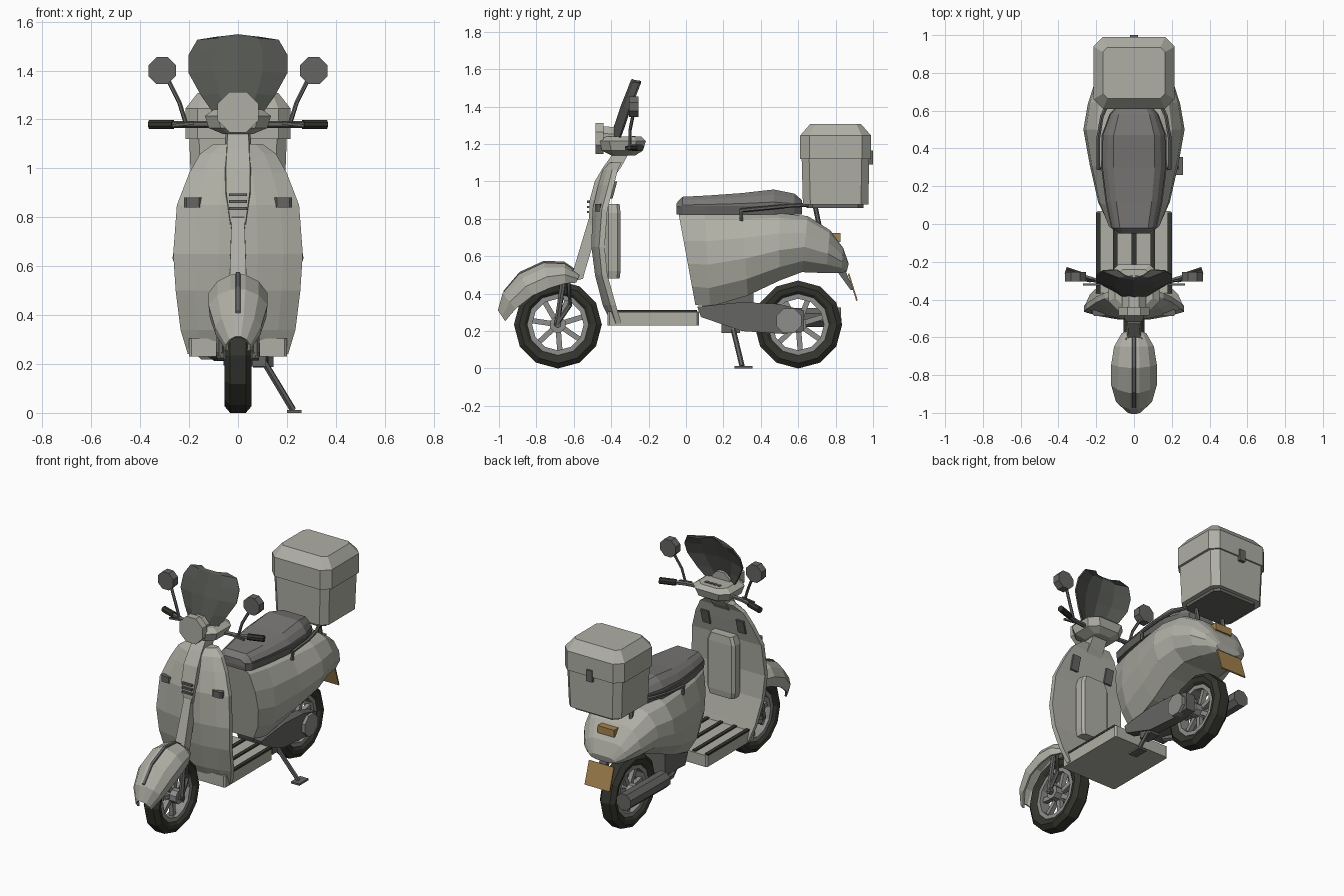
import bpy, bmesh, math
from mathutils import Vector

if "Cube" in bpy.data.objects:
    bpy.data.objects.remove(bpy.data.objects["Cube"], do_unlink=True)


def material(name, r, g, b):
    m = bpy.data.materials.new(name)
    m.use_nodes = True
    m.diffuse_color = (r, g, b, 1)
    m.node_tree.nodes["Principled BSDF"].inputs["Base Color"].default_value = (r, g, b, 1)
    return m


PAINT = material("pale grey paint", .43, .43, .38)
RIM = material("rim grey", .27, .27, .26)
METAL = material("dark metal", .13, .13, .125)
SEAT = material("seat grey", .19, .185, .18)
GLASS = material("smoked screen", .09, .095, .085)
RUBBER = material("black rubber", .035, .035, .028)
AMBER = material("amber", .38, .23, .08)


def loft(name, rings, mat, closed=True, caps=True, loop=False, thick=0):
    """Skin a list of equal point rings."""
    bm = bmesh.new()
    rows = [[bm.verts.new(p) for p in ring] for ring in rings]
    n = len(rows[0])
    pairs = list(zip(rows, rows[1:])) + ([(rows[-1], rows[0])] if loop else [])
    for a, b in pairs:
        for i in range(n if closed else n - 1):
            j = (i + 1) % n
            bm.faces.new((a[i], a[j], b[j], b[i]))
    if caps and closed and not loop:
        bm.faces.new(rows[0])
        bm.faces.new(rows[-1])
    bmesh.ops.recalc_face_normals(bm, faces=bm.faces[:])
    me = bpy.data.meshes.new(name)
    bm.to_mesh(me)
    bm.free()
    me.materials.append(mat)
    ob = bpy.data.objects.new(name, me)
    bpy.context.collection.objects.link(ob)
    if thick:
        mod = ob.modifiers.new("thickness", "SOLIDIFY")
        mod.thickness, mod.offset = thick, 0
    return ob


def tube(name, points, r, mat, n=6):
    pts = [Vector(p) for p in points]
    rings = []
    for i, p in enumerate(pts):
        d = pts[min(i + 1, len(pts) - 1)] - pts[max(i - 1, 0)]
        q = d.to_track_quat('Z', 'Y')
        angles = [(k + .5) * math.tau / n for k in range(n)]
        rings.append([p + q @ Vector((r * math.cos(a), r * math.sin(a), 0)) for a in angles])
    return loft(name, rings, mat)


def prism(name, poly, x0, x1, mat):
    return loft(name, [[(x, y, z) for y, z in poly] for x in (x0, x1)], mat)


def stack(name, rows, mat):
    """Horizontal chamfered rectangles: z, half width, y from, y to, chamfer."""
    rings = []
    for z, w, a, b, c in rows:
        half = [(w - c, a), (w, a + c), (w, b - c), (w - c, b)]
        rings.append([(x, y, z) for x, y in half + [(-x, y) for x, y in half[::-1]]])
    return loft(name, rings, mat)


def box(name, x0, x1, y0, y1, z0, z1, mat):
    return prism(name, [(y0, z0), (y1, z0), (y1, z1), (y0, z1)], x0, x1, mat)


def section(station, profile, closed=True):
    """Mirrored cross-section; profile pairs run from the top down."""
    yt, zt, yb, zb, w = station
    half = [(f * w, yt + (yb - yt) * t, zt + (zb - zt) * t) for t, f in profile]
    other = [(-x, y, z) for x, y, z in half[::-1]]
    return half + other if closed else other + half


# wheels
def wheel(name, yc):
    def lathe(part, profile, mat, n):
        rings = [[(x, yc + r * math.cos(a), .235 + r * math.sin(a)) for x, r in profile]
                 for a in (k * math.tau / n for k in range(n))]
        loft(name + part, rings, mat, loop=True)
    half = [(.032, .16), (.05, .18), (.056, .207), (.032, .235)]
    lathe("_tyre", half + [(-x, r) for x, r in half[::-1]], RUBBER, 12)
    lathe("_rim", [(.036, .138), (.036, .168), (-.036, .168), (-.036, .138)], RIM, 12)
    tube(name + "_hub", [(-.06, yc, .235), (.06, yc, .235)], .045, RIM, 8)
    for k in range(7):
        a = k * math.tau / 7 + .3
        c, s = math.cos(a), math.sin(a)
        tube(name + "_spoke", [(0, yc + .03 * c, .235 + .03 * s),
                               (0, yc + .15 * c, .235 + .15 * s)], .02, RIM, 4)


wheel("front_wheel", -.685)
wheel("rear_wheel", .6)

# front fender with its centre strip
fender = [(-1, .31, -.965, .255, .045), (-.975, .40, -.91, .32, .09), (-.89, .5, -.82, .39, .115),
          (-.76, .56, -.73, .43, .115), (-.65, .555, -.65, .455, .10), (-.57, .5, -.59, .46, .06)]
arch = [(0, .25), (.2, .7), (.55, 1), (1, .95)]
loft("front_fender", [section(s, arch, False) for s in fender], PAINT, closed=False, thick=.012)
loft("fender_strip", [[(-.012, y, z), (-.008, y, z + .016), (.008, y, z + .016), (.012, y, z)]
                      for y, z, *_ in fender[1:]], METAL)

# fork and steering column
loft("fork_cover", [[(-w, y, z), (w, y, z), (w, y + .07, z + .02), (-w, y + .07, z + .02)]
                    for z, y, w in ((.46, -.62, .036), (.5, -.61, .036), (.8, -.52, .026))], PAINT)
tube("front_axle", [(-.085, -.685, .235), (.085, -.685, .235)], .02, METAL)
for s in (-1, 1):
    tube("fork_leg", [(s * .075, -.69, .23), (s * .07, -.66, .45), (s * .03, -.61, .52)], .016, METAL)
    tube("fork_link", [(s * .075, -.69, .24), (s * .07, -.62, .34), (s * .065, -.63, .47)], .013, METAL)

# leg shield
shield = []
for z, w, yf, yb in [(.24, .205, -.40, -.345), (.34, .235, -.45, -.375), (.5, .255, -.49, -.42),
                     (.65, .265, -.51, -.435), (.85, .25, -.505, -.42), (.98, .2, -.475, -.385),
                     (1.06, .155, -.45, -.365), (1.1, .1, -.42, -.345)]:
    front = [(f * w, yf + (yb - yf - .03) * f * f, z) for f in (-1, -.7, -.3, .3, .7, 1)]
    shield.append(front + [(f * w, yb, z) for f in (1, .5, -.5, -1)])
loft("leg_shield", shield, PAINT)
loft("steering_neck", [[(-w, a, z), (w, a, z), (w * 1.2, b, z), (-w * 1.2, b, z)] for z, a, b, w in
                       [(.77, -.52, -.46, .03), (.9, -.515, -.44, .048), (1, -.488, -.40, .05),
                        (1.08, -.44, -.345, .045), (1.17, -.375, -.295, .042)]], PAINT)
stack("inner_panel", [(.48, .09, -.43, -.355, .015), (.52, .1, -.43, -.35, .015),
                      (.83, .1, -.43, -.35, .015), (.88, .08, -.43, -.355, .015)], PAINT)
for k in range(3):
    z = .83 + k * .028
    box("shield_vent", -.036, .036, -.53, -.5, z, z + .012, METAL)
for s in (-1, 1):
    stack("front_indicator", [(.84, .035, -.487, -.45, .01), (.88, .035, -.487, -.45, .01)],
          METAL).location.x = s * .185
    prism("shield_pocket", [(-.42, .91), (-.392, .91), (-.368, 1), (-.4, 1)], s * .10, s * .155, METAL)

# handlebar housing, headlight and screen
stack("handlebar_housing", [(1.14, .06, -.4, -.27, .02), (1.165, .12, -.45, -.23, .05),
                            (1.215, .135, -.46, -.215, .05), (1.24, .1, -.43, -.24, .04)], PAINT)
tube("headlight", [(0, -.485, 1.23), (0, -.44, 1.23)], .09, PAINT, 8)
tube("headlight_back", [(0, -.45, 1.23), (0, -.36, 1.225)], .07, PAINT, 8)
for k in range(4):
    box("dash_light", -.055 + k * .03, -.035 + k * .03, -.29, -.27, 1.23, 1.244, METAL)
screen = [[(f * w, y + .045 * f * f, z - .012 * abs(f)) for f in (-1, -.5, 0, .5, 1)]
          for z, w, y in [(1.24, .1, -.40), (1.31, .15, -.375), (1.40, .2, -.345), (1.475, .2, -.315),
                          (1.535, .165, -.292), (1.545, .09, -.286)]]
loft("windscreen", screen, GLASS, closed=False, thick=.01)

# handlebars and mirrors
for s in (-1, 1):
    tube("handlebar", [(s * .1, -.31, 1.18), (s * .2, -.3, 1.18), (s * .28, -.275, 1.18)], .014, METAL)
    tube("grip", [(s * .265, -.278, 1.18), (s * .362, -.245, 1.18)], .02, RUBBER, 8)
    tube("brake_lever", [(s * .18, -.32, 1.185), (s * .27, -.32, 1.175)], .008, METAL, 4)
    tube("mirror_stem", [(s * .215, -.3, 1.19), (s * .24, -.3, 1.27), (s * .29, -.28, 1.37)], .009, METAL)
    tube("mirror", [(s * .31, -.305, 1.4), (s * .31, -.255, 1.4)], .06, METAL, 8)

# floor with rubber strips
stack("floorboard", [(.23, .2, -.42, .07, .01), (.305, .2, -.42, .07, .01)], PAINT)
for x in (-.19, -.1, 0, .1, .19):
    box("floor_strip", x - .012, x + .012, -.37, .06, .3, .313, RUBBER)

# rear bodywork
body = [(-.04, .83, .05, .34, .14), (.1, .83, .13, .33, .19), (.3, .83, .33, .39, .235),
        (.5, .83, .5, .47, .268), (.65, .815, .62, .515, .245), (.77, .74, .75, .51, .205),
        (.84, .645, .83, .51, .15), (.87, .56, .86, .52, .09)]
flank = [(0, .55), (.07, .75), (.3, .95), (.55, 1), (.8, .87), (1, .55)]
loft("rear_body", [section(s, flank) for s in body], PAINT)

# seat
seat = [(-.05, .885, .085), (-.02, .918, .115), (.12, .925, .145), (.3, .938, .168),
        (.47, .957, .165), (.58, .935, .125), (.62, .9, .09)]
cushion = [(0, .65), (.25, .85), (.6, 1), (1, .97)]
loft("seat", [section((y, z, y, .845, w), cushion) for y, z, w in seat], SEAT)
loft("seat_base", [section((y, .868, y, .822, w + .006), [(0, 1), (1, .95)]) for y, z, w in seat], METAL)

# grab rails and carrier posts
for s in (-1, 1):
    tube("grab_rail", [(s * .19, .29, .845), (s * .19, .45, .86), (s * .17, .57, .872),
                       (s * .12, .68, .875)], .011, METAL)
    tube("rail_post", [(s * .185, .295, .79), (s * .19, .295, .85)], .011, METAL)
    tube("carrier_post", [(s * .1, .69, .87), (s * .1, .715, .75)], .013, METAL)

# top box with lid and latch
stack("box_base", [(.858, .16, .645, .95, .03), (.885, .16, .645, .95, .03)], METAL)
stack("top_box", [(.877, .19, .625, .975, .04), (1.14, .2, .618, .98, .04)], PAINT)
stack("box_lid", [(1.12, .215, .61, .99, .05), (1.245, .215, .61, .99, .05),
                  (1.308, .165, .665, .935, .025)], PAINT)
box("box_latch", -.02, .02, .97, 1, 1.09, 1.165, METAL)

# rear lamp, indicators and plate
tube("rear_lamp", [(-.06, .803, .7), (.06, .803, .7)], .033, AMBER, 4)
for s in (-1, 1):
    tube("rear_indicator", [(s * .215, .62, .645), (s * .2, .7, .645)], .022, METAL)
prism("plate_holder", [(.8, .53), (.85, .53), (.895, .42), (.88, .42)], -.025, .025, METAL)
prism("number_plate", [(.865, .505), (.873, .508), (.918, .365), (.91, .362)], -.09, .09, AMBER)

# engine, transmission and exhaust
prism("engine_block", [(.1, .38), (.36, .45), (.36, .26), (.15, .25)], -.1, .07, METAL)
prism("transmission_case", [(.06, .33), (.3, .355), (.5, .345), (.63, .31), (.63, .2), (.52, .185),
                            (.3, .2), (.08, .275)], .062, .125, METAL)
tube("drive_cover", [(.1, .55, .255), (.145, .55, .255)], .072, RIM, 8)
tube("muffler", [(-.13, .42, .27), (-.13, .83, .275)], .055, METAL, 8)
tube("exhaust_pipe", [(-.06, .2, .25), (-.1, .3, .235), (-.13, .43, .26)], .02, METAL)
tube("rear_axle", [(-.1, .6, .235), (.1, .6, .235)], .022, METAL)

# side stand
box("stand_bracket", .05, .115, .19, .29, .19, .26, METAL)
tube("side_stand", [(.1, .25, .22), (.225, .3, .012)], .014, METAL)
box("stand_foot", .2, .26, .26, .355, 0, .012, METAL)
